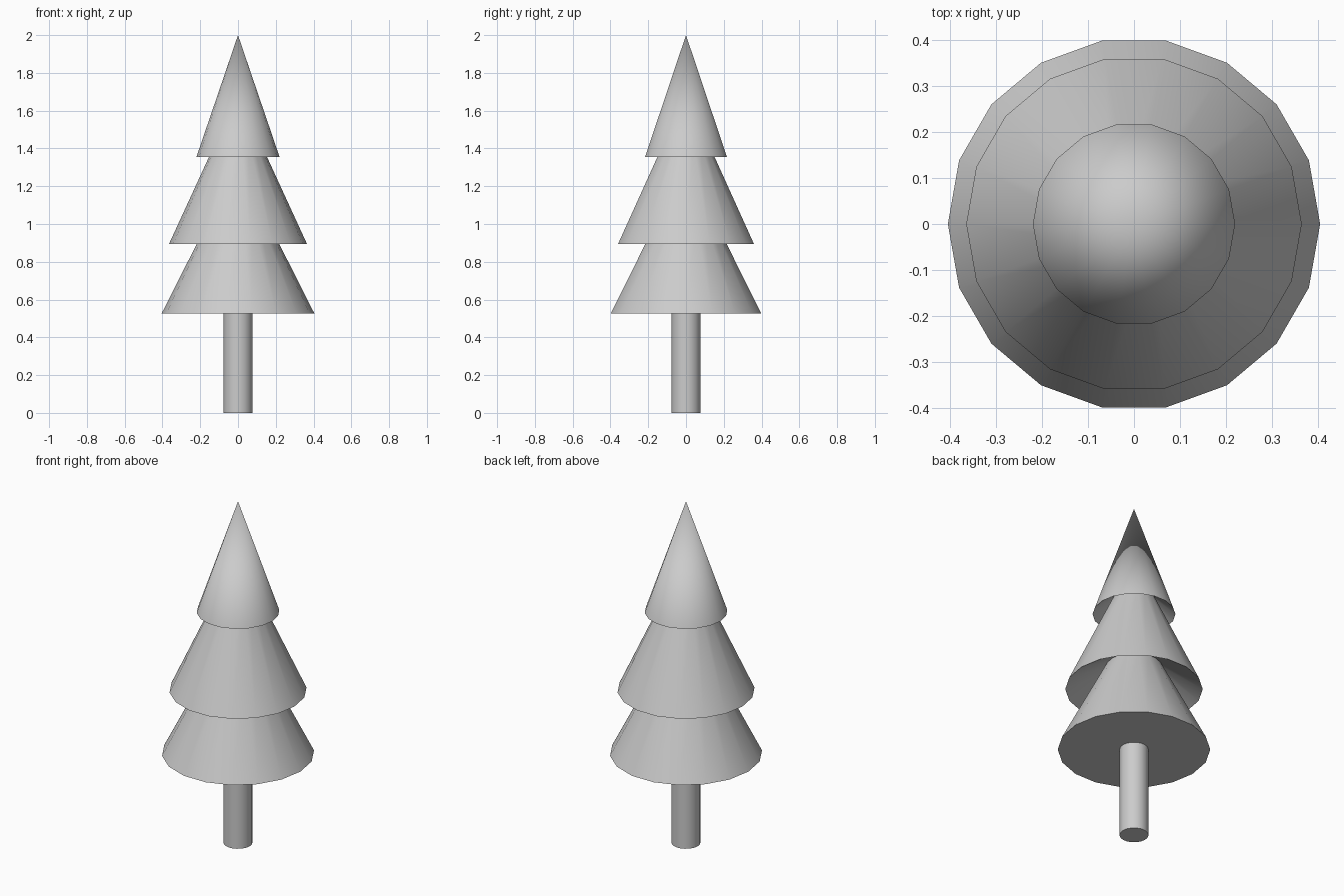
import bpy
import bmesh
import math

SIDES = 18

cube = bpy.data.objects.get("Cube")
if cube:
    bpy.data.objects.remove(cube, do_unlink=True)

grey = bpy.data.materials.new("plain grey")
grey.use_nodes = True
colour = (0.6, 0.6, 0.6, 1)
grey.diffuse_color = colour
grey.node_tree.nodes["Principled BSDF"].inputs["Base Color"].default_value = colour


def lathe(name, profile):
    """Turn a (radius, height) profile, listed upwards along the outside, about z."""
    bm = bmesh.new()
    rings = []
    for r, z in profile:
        count = SIDES if r > 0 else 1
        rings.append([bm.verts.new((r * math.cos(i * math.tau / SIDES),
                                    r * math.sin(i * math.tau / SIDES), z))
                      for i in range(count)])
    for low, high in zip(rings, rings[1:]):
        for i in range(SIDES):
            j = (i + 1) % SIDES
            corners = [low[i % len(low)], low[j % len(low)],
                       high[j % len(high)], high[i % len(high)]]
            bm.faces.new(list(dict.fromkeys(corners)))
    mesh = bpy.data.meshes.new(name)
    bm.to_mesh(mesh)
    bm.free()
    mesh.materials.append(grey)
    obj = bpy.data.objects.new(name, mesh)
    bpy.context.collection.objects.link(obj)
    bpy.ops.object.select_all(action="DESELECT")
    obj.select_set(True)
    bpy.context.view_layer.objects.active = obj
    bpy.ops.object.shade_smooth_by_angle(angle=math.radians(35))


# Folds where each tier's hollow underside meets the tier below
lower_fold = (0.15, 1.03)
upper_fold = (0.11, 1.45)

# Trunk
lathe("trunk", [(0, 0), (0.077, 0), (0.077, 0.525)])

# Branch tiers: underside, rim, sloping side
lathe("bottom_tier", [(0, 0.525), (0.405, 0.525), lower_fold])
lathe("middle_tier", [lower_fold, (0.365, 0.895), upper_fold])
lathe("top_tier", [upper_fold, (0.22, 1.355), (0, 2)])
